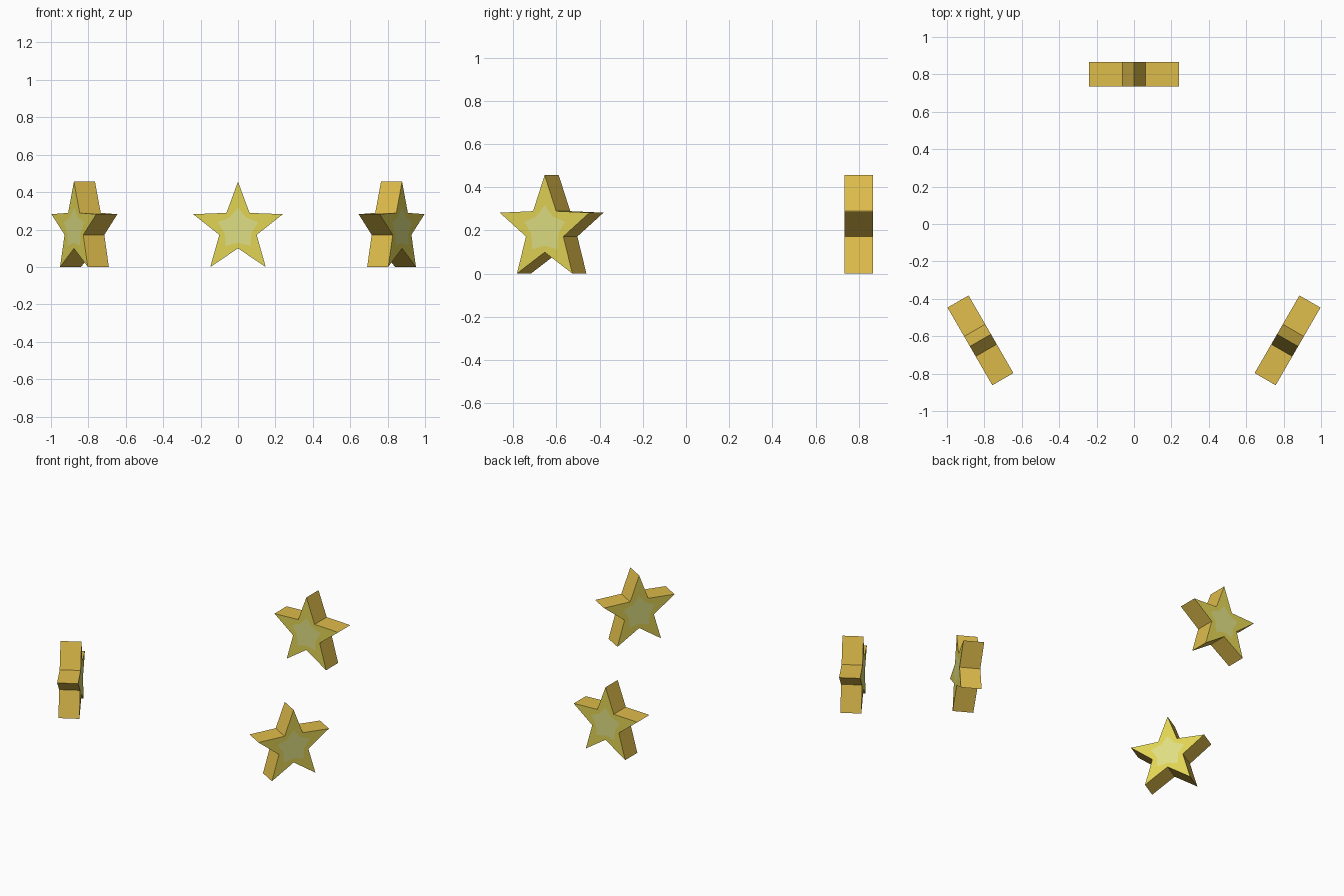
import bpy, bmesh, math
from mathutils import Matrix

if "Cube" in bpy.data.objects:
    bpy.data.objects.remove(bpy.data.objects["Cube"])


def material(name, rgb):
    m = bpy.data.materials.new(name)
    m.diffuse_color = (*rgb, 1)
    m.use_nodes = True
    m.node_tree.nodes["Principled BSDF"].inputs["Base Color"].default_value = m.diffuse_color
    return m


MATS = [material("gold_rim", (0.73, 0.50, 0.07)),
        material("yellow_face", (0.76, 0.66, 0.09)),
        material("pale_centre", (0.74, 0.74, 0.23))]

THICK = 0.13
CZ = 0.204            # height of the star centre
RING, RING_Y = 0.948, -0.148   # circle on which the stars stand


def star_ring(bm, tip, notch, y):
    """Ten vertices of a five-pointed star in the XZ plane."""
    ring = []
    for i in range(10):
        r = notch if i % 2 else tip
        a = math.pi / 2 + i * math.pi / 5
        ring.append(bm.verts.new((r * math.cos(a), y, r * math.sin(a))))
    return ring


def make_star(name, matrix):
    bm = bmesh.new()
    outers = []
    for y in (-THICK / 2, THICK / 2):
        outer = star_ring(bm, 0.252, 0.105, y)
        inner = star_ring(bm, 0.113, 0.075, y)
        # coloured face around a paler inset star
        for i in range(10):
            j = (i + 1) % 10
            bm.faces.new((outer[i], outer[j], inner[j], inner[i])).material_index = 1
        bm.faces.new(inner).material_index = 2
        outers.append(outer)
    # rim
    a, b = outers
    for i in range(10):
        j = (i + 1) % 10
        bm.faces.new((a[i], a[j], b[j], b[i])).material_index = 0
    bmesh.ops.recalc_face_normals(bm, faces=bm.faces)
    me = bpy.data.meshes.new(name)
    bm.to_mesh(me)
    bm.free()
    for m in MATS:
        me.materials.append(m)
    ob = bpy.data.objects.new(name, me)
    ob.matrix_world = matrix
    bpy.context.collection.objects.link(ob)


# three stars evenly spaced, each facing the middle
for k, name in enumerate(("back_star", "left_star", "right_star")):
    make_star(name, Matrix.Translation((0, RING_Y, CZ))
              @ Matrix.Rotation(k * math.tau / 3, 4, 'Z')
              @ Matrix.Translation((0, RING, 0)))
